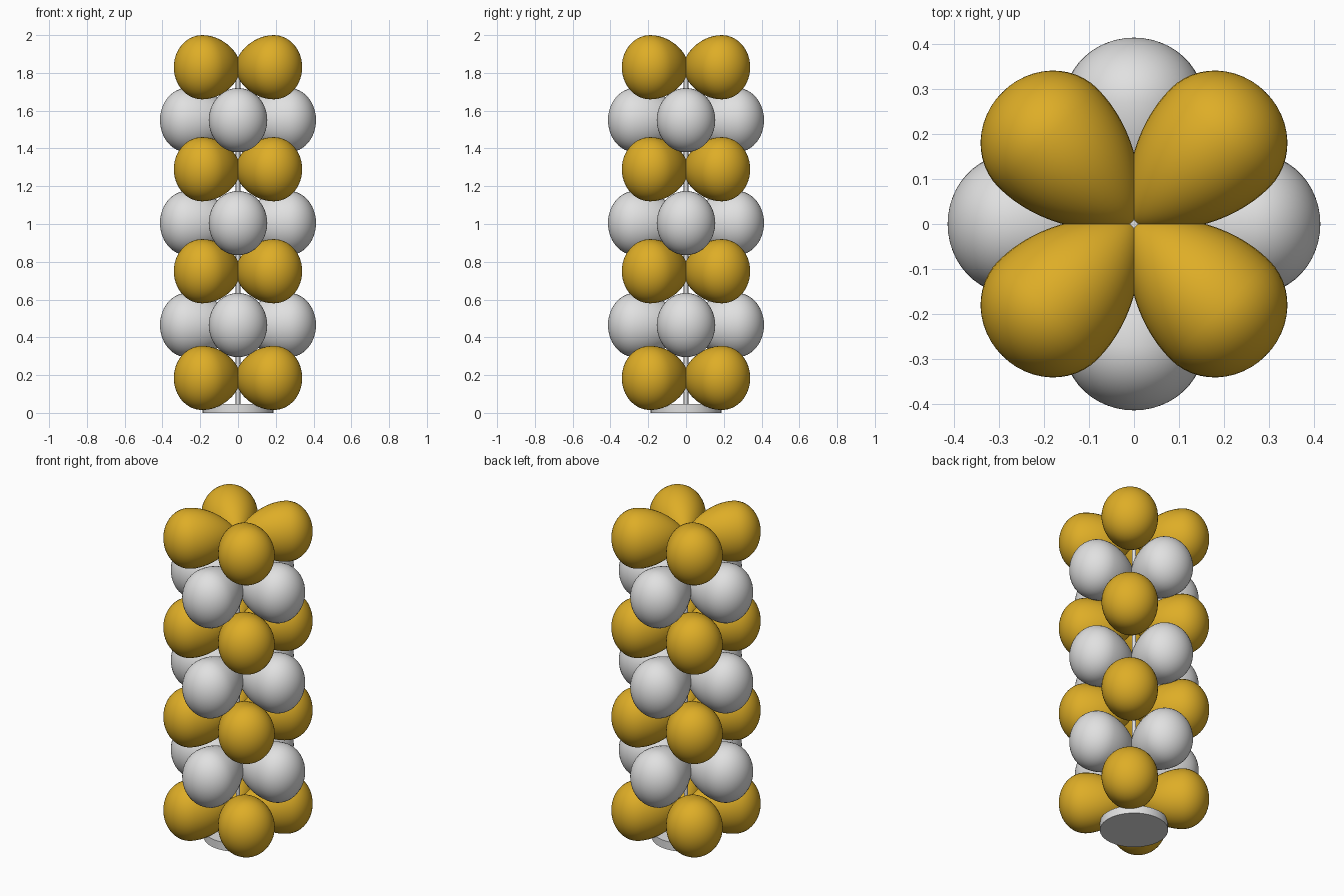
import bpy, bmesh, math
from mathutils import Matrix

if "Cube" in bpy.data.objects:
    bpy.data.objects.remove(bpy.data.objects["Cube"])


def material(name, rgb):
    m = bpy.data.materials.new(name)
    m.diffuse_color = (*rgb, 1)
    m.use_nodes = True
    m.node_tree.nodes["Principled BSDF"].inputs["Base Color"].default_value = m.diffuse_color
    return m


gold = material("gold", (0.73, 0.42, 0.02))
silver = material("pale_silver", (0.75, 0.75, 0.75))

# Balloon profile: (distance from pole, relative thickness 0..1)
LENGTH, WIDEST = 0.413, 0.27
HALF_WIDTH, HALF_HEIGHT = 0.155, 0.17
N_IN, N_OUT, SIDES = 18, 12, 40
profile = []
for i in range(1, N_IN + 1):
    s = (i / N_IN) ** 1.6
    profile.append((WIDEST * s, math.sin(math.pi / 2 * s) ** 0.65))
for i in range(1, N_OUT):
    a = math.pi / 2 * i / N_OUT
    profile.append((WIDEST + (LENGTH - WIDEST) * math.sin(a), math.cos(a)))


def balloon_mesh(name, mat):
    bm = bmesh.new()
    tip = bm.verts.new((0, 0, 0))
    end = bm.verts.new((LENGTH, 0, 0))
    rings = []
    for u, r in profile:
        rings.append([bm.verts.new((u,
                                    HALF_WIDTH * r * math.cos(2 * math.pi * k / SIDES),
                                    HALF_HEIGHT * r * math.sin(2 * math.pi * k / SIDES)))
                      for k in range(SIDES)])
    for k in range(SIDES):
        n = (k + 1) % SIDES
        bm.faces.new((tip, rings[0][k], rings[0][n]))
        bm.faces.new((end, rings[-1][n], rings[-1][k]))
        for a, b in zip(rings, rings[1:]):
            bm.faces.new((a[k], b[k], b[n], a[n]))
    bmesh.ops.recalc_face_normals(bm, faces=bm.faces[:])
    for f in bm.faces:
        f.smooth = True
    me = bpy.data.meshes.new(name)
    bm.to_mesh(me)
    bm.free()
    me.materials.append(mat)
    return me


# Rings of four balloons, alternately turned by 45 degrees
def layer(name, mesh, z, turn):
    for i in range(4):
        ob = bpy.data.objects.new(f"{name}_{i + 1}", mesh)
        ob.matrix_world = (Matrix.Translation((0, 0, z))
                           @ Matrix.Rotation(turn + i * math.pi / 2, 4, 'Z'))
        bpy.context.collection.objects.link(ob)


gold_mesh = balloon_mesh("gold_balloon", gold)
silver_mesh = balloon_mesh("silver_balloon", silver)
for j, z in enumerate((0.185, 0.75, 1.29, 1.83)):
    layer(f"gold_balloon_row{j + 1}", gold_mesh, z, math.pi / 4)
for j, z in enumerate((0.465, 1.005, 1.55)):
    layer(f"silver_balloon_row{j + 1}", silver_mesh, z, 0)


# Stand: round base plate and thin pole
def cylinder(name, radius, z0, z1, sides):
    bpy.ops.mesh.primitive_cylinder_add(vertices=sides, radius=radius, depth=z1 - z0,
                                        location=(0, 0, (z0 + z1) / 2))
    ob = bpy.context.object
    ob.name = name
    ob.data.materials.append(silver)
    bpy.ops.object.shade_smooth_by_angle()


cylinder("base_plate", 0.187, 0, 0.048, 48)
cylinder("pole", 0.012, 0.02, 1.85, 20)
